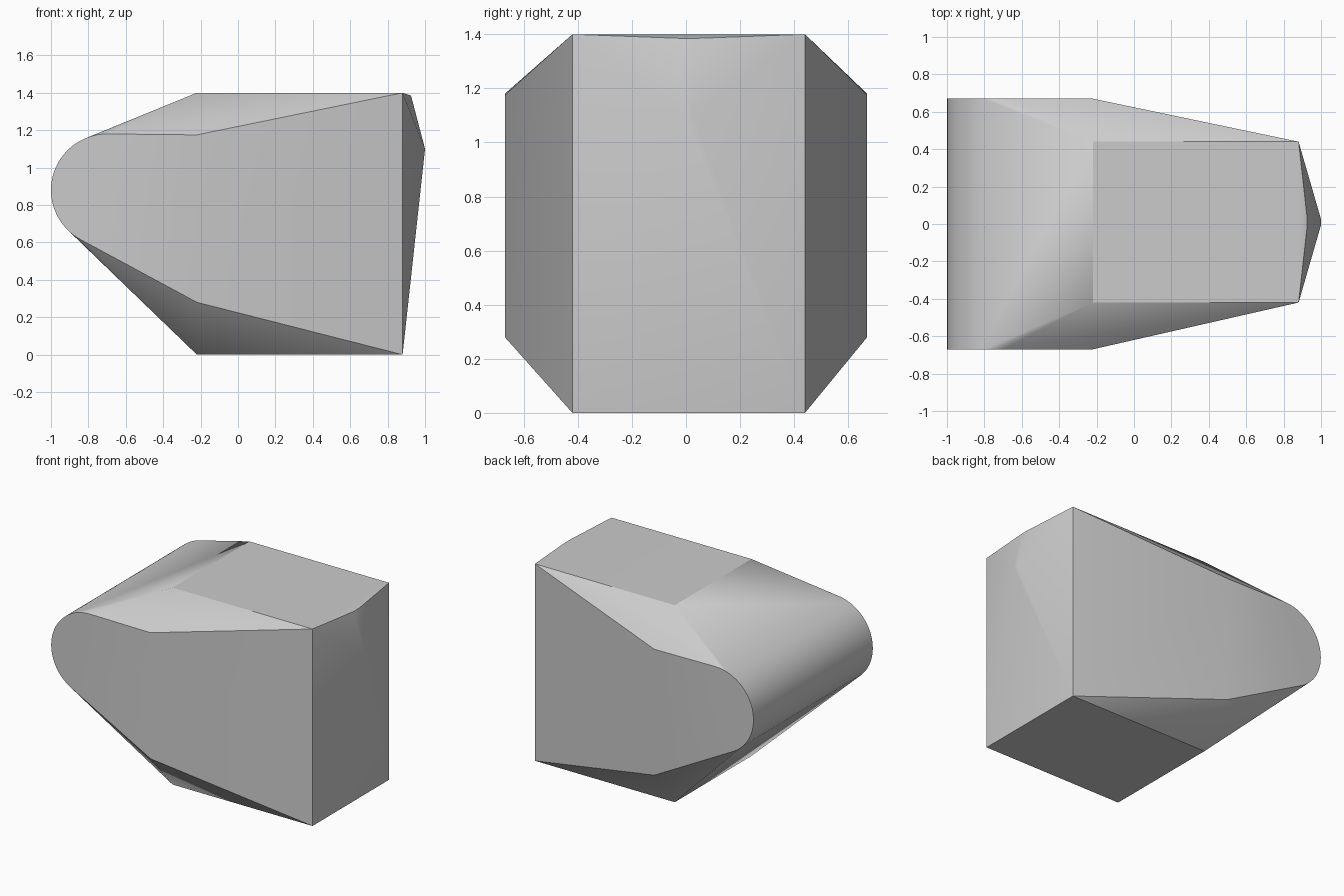
import bpy
import bmesh
import math

cube = bpy.data.objects.get("Cube")
if cube:
    bpy.data.objects.remove(cube, do_unlink=True)

# Plain grey finish
grey = bpy.data.materials.new("plain_grey")
grey.use_nodes = True
colour = (0.6, 0.6, 0.6, 1.0)
grey.diffuse_color = colour
grey.node_tree.nodes["Principled BSDF"].inputs["Base Color"].default_value = colour

WIDE = (-0.67, 0.67)      # y of the side walls
NARROW = (-0.42, 0.44)    # y of the roof, floor and rear corners
MIDDLE = 0.01
HEIGHT = 1.4
BREAK_X, REAR_X = -0.22, 0.88
NOSE_RADIUS, NOSE_Z = 0.3, 0.88
NOSE_STEPS = 32

points = []

# Rounded nose, running the full width
for i in range(NOSE_STEPS + 1):
    a = math.radians(90 + 152 * i / NOSE_STEPS)
    x = NOSE_RADIUS - 1 + NOSE_RADIUS * math.cos(a)
    z = NOSE_Z + NOSE_RADIUS * math.sin(a)
    points += [(x, y, z) for y in WIDE]

# Shoulders of the side walls
points += [(BREAK_X, y, z) for y in WIDE for z in (0.28, 1.175)]

# Roof and floor corners
points += [(x, y, z) for x in (BREAK_X, REAR_X) for y in NARROW for z in (0, HEIGHT)]

# Ridge and peak of the rear panel
points += [(0.925, MIDDLE + s * 0.03, 1.385) for s in (-1, 1)]
points += [(1.0, MIDDLE + s * 0.015, 1.1) for s in (-1, 1)]

# Skin the solid around its corner points
bm = bmesh.new()
for p in points:
    bm.verts.new(p)
hull = bmesh.ops.convex_hull(bm, input=bm.verts)
bmesh.ops.delete(bm, geom=[v for v in bm.verts if not v.link_faces], context="VERTS")
bmesh.ops.dissolve_limit(bm, angle_limit=math.radians(0.5),
                         verts=bm.verts, edges=bm.edges)
bmesh.ops.recalc_face_normals(bm, faces=bm.faces)

mesh = bpy.data.meshes.new("wedge_body")
bm.to_mesh(mesh)
bm.free()
mesh.materials.append(grey)
body = bpy.data.objects.new("wedge_body", mesh)
bpy.context.collection.objects.link(body)

# Soft nose, crisp corners
bpy.ops.object.select_all(action="DESELECT")
body.select_set(True)
bpy.context.view_layer.objects.active = body
bpy.ops.object.shade_smooth_by_angle(angle=math.radians(22))
